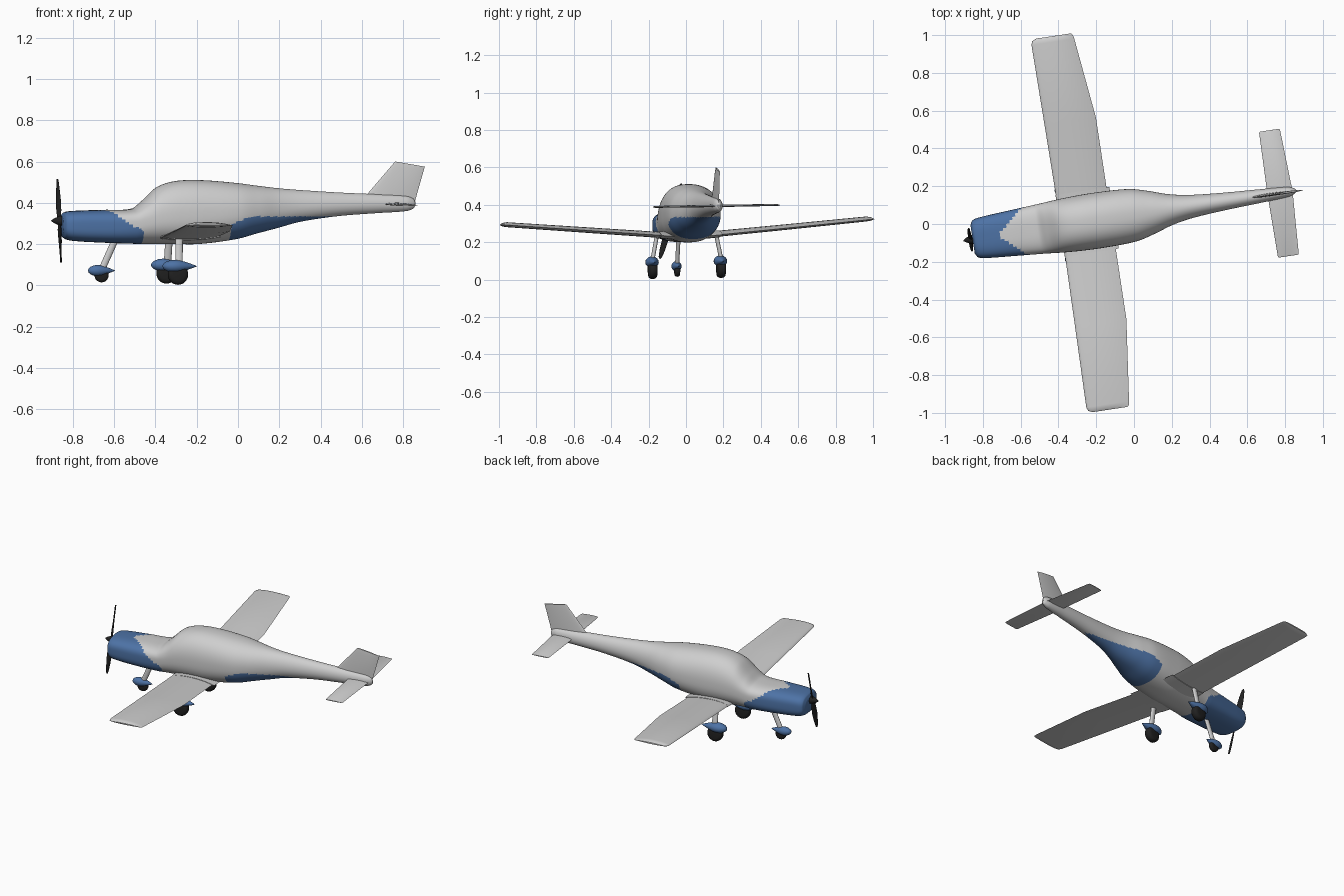
import bpy, bmesh
from math import sin, cos, pi, radians
from mathutils import Matrix, Vector

if "Cube" in bpy.data.objects:
    bpy.data.objects.remove(bpy.data.objects["Cube"])


def material(name, rgb):
    m = bpy.data.materials.new(name)
    m.use_nodes = True
    m.diffuse_color = (*rgb, 1)
    bsdf = m.node_tree.nodes["Principled BSDF"]
    bsdf.inputs["Base Color"].default_value = (*rgb, 1)
    return m


GREY = material("light grey paint", (0.62, 0.62, 0.62))
BLUE = material("blue paint", (0.075, 0.17, 0.38))
BLACK = material("black rubber", (0.015, 0.015, 0.015))

# The aircraft is built along x with its nose at -x, then turned and slightly banked
POSE = (Matrix.Rotation(radians(8.6), 4, "Z") @ Matrix.Translation((0, 0.048, 0.3))
        @ Matrix.Rotation(radians(0.9), 4, "X") @ Matrix.Translation((0, 0, -0.3)))


def loft(name, rings, mats, rule=None, sharp=40):
    """Skin a list of equal-length point rings and cap both ends."""
    bm = bmesh.new()
    loops = [[bm.verts.new(p) for p in r] for r in rings]
    n = len(loops[0])
    for a, b in zip(loops, loops[1:]):
        for i in range(n):
            j = (i + 1) % n
            bm.faces.new((a[i], a[j], b[j], b[i]))
    bm.faces.new(loops[0])
    bm.faces.new(loops[-1])
    bmesh.ops.recalc_face_normals(bm, faces=bm.faces)
    if rule:
        for f in bm.faces:
            f.material_index = rule(f.calc_center_median())
    me = bpy.data.meshes.new(name)
    bm.to_mesh(me)
    bm.free()
    for m in mats:
        me.materials.append(m)
    me.shade_smooth()
    me.set_sharp_from_angle(angle=radians(sharp))
    ob = bpy.data.objects.new(name, me)
    ob.matrix_world = POSE
    bpy.context.collection.objects.link(ob)
    return ob


def smooth_path(rows, steps):
    """Hermite interpolation through rows keyed by their first value."""
    def slope(i):
        a, b = rows[max(i - 1, 0)], rows[min(i + 1, len(rows) - 1)]
        return [(q - p) / (b[0] - a[0]) for p, q in zip(a, b)]
    out = []
    for i in range(len(rows) - 1):
        h = rows[i + 1][0] - rows[i][0]
        s0, s1 = slope(i), slope(i + 1)
        for k in range(steps):
            t = k / steps
            w = t * t * (3 - 2 * t)
            row = [p * (1 - w) + q * w + h * (t * (1 - t) ** 2 * m - t * t * (1 - t) * n)
                   for p, q, m, n in zip(rows[i], rows[i + 1], s0, s1)]
            row[0] = rows[i][0] + h * t
            out.append(row)
    return out + [list(rows[-1])]


def power(c, e):
    return (1 if c >= 0 else -1) * abs(c) ** (2 / e)


# Fuselage stations: x, top, bottom, half width, widest height, squareness
stations = [
    (-0.857, 0.335, 0.25, 0.075, 0.29, 2.6), (-0.845, 0.352, 0.23, 0.097, 0.29, 2.8),
    (-0.81, 0.36, 0.217, 0.108, 0.29, 3), (-0.65, 0.366, 0.207, 0.121, 0.29, 3),
    (-0.51, 0.372, 0.202, 0.131, 0.3, 2.8), (-0.46, 0.41, 0.201, 0.135, 0.31, 2.5),
    (-0.39, 0.475, 0.2, 0.141, 0.325, 2.4), (-0.3, 0.505, 0.2, 0.146, 0.335, 2.4),
    (-0.18, 0.51, 0.201, 0.148, 0.34, 2.4), (0, 0.496, 0.225, 0.14, 0.35, 2.3),
    (0.1, 0.483, 0.252, 0.115, 0.36, 2.2), (0.2, 0.471, 0.278, 0.083, 0.37, 2.1),
    (0.31, 0.462, 0.308, 0.062, 0.38, 2), (0.5, 0.45, 0.336, 0.046, 0.39, 2),
    (0.7, 0.441, 0.351, 0.035, 0.395, 2), (0.83, 0.433, 0.36, 0.026, 0.395, 2),
    (0.865, 0.42, 0.372, 0.015, 0.395, 2), (0.875, 0.405, 0.385, 0.006, 0.395, 2)]


def body_ring(row, n=80):
    x, top, low, half, mid, e = row
    pts = []
    for i in range(n):
        c, s = cos(2 * pi * i / n), sin(2 * pi * i / n)
        pts.append((x, half * power(c, e), mid + (top - mid if s > 0 else mid - low) * power(s, e)))
    return pts


def paint(p):
    # blue cowling with a swept edge, blue belly behind the wing
    edge = -0.72 + 1.1 * abs(p.y) if p.z > 0.335 else -0.6 + 1.85 * (0.335 - p.z)
    belly = p.x > -0.05 and p.z < min(0.335, 0.295 + 0.4 * (p.x + 0.05))
    return int(p.x < min(edge, -0.475) or belly)


loft("fuselage", [body_ring(r) for r in smooth_path(stations, 8)], [GREY, BLUE], paint)


def airfoil(lead, trail, thick, place, n=14):
    """Closed wing section; place(x, offset) sets each point."""
    pts = []
    for i in range(2 * n):
        t = (1 + cos(pi * i / n)) / 2
        h = 2.6 * (t ** 0.5 * 0.6 - 0.26 * t - 0.34 * t ** 3) * thick
        x = lead + (trail - lead) * t
        pts.append(place(x, h * 0.95 if i < n else -h * 0.6))
    return pts


def wing_rings(side, rows):
    return [airfoil(a, b, t, lambda x, h: (x, side * y, z + h)) for y, z, a, b, t in rows]


for side, word in ((1, "left"), (-1, "right")):
    # Main wing: span, height, leading edge, trailing edge, thickness
    loft(word + "_wing", wing_rings(side, [
        (0.05, 0.23, -0.385, -0.115, 0.032), (0.54, 0.27, -0.39, -0.115, 0.029),
        (0.97, 0.306, -0.395, -0.166, 0.026), (0.99, 0.307, -0.388, -0.17, 0.02),
        (1.0, 0.308, -0.365, -0.178, 0.008)]), [GREY])
    loft(word + "_wing_root", wing_rings(side, [
        (0.04, 0.229, -0.392, -0.096, 0.042), (0.165, 0.238, -0.388, -0.1, 0.037)]), [GREY])
    # Tailplane
    loft(word + "_tailplane", wing_rings(side, [
        (0, 0.393, 0.722, 0.856, 0.013), (0.33, 0.393, 0.727, 0.839, 0.01),
        (0.337, 0.393, 0.732, 0.835, 0.005)]), [GREY])

# Fin: height, leading edge, trailing edge, thickness
loft("fin", [airfoil(a, b, t, lambda x, h: (x, h if h > 0 else h * 1.58, z)) for z, a, b, t in (
    (0.4, 0.6, 0.872, 0.014), (0.445, 0.642, 0.884, 0.013),
    (0.57, 0.75, 0.92, 0.01))] + [
    airfoil(0.776, 0.922, 0.008, lambda x, h: (x, h, 0.6 - 0.17 * (x - 0.776)))], [GREY])


def spun(name, profile, centre, axis, mat, squash=1, n=32):
    """Rings of (distance along axis, radius) around x or y."""
    c = Vector(centre)
    rings = []
    for d, r in profile:
        angles = [2 * pi * i / n for i in range(n)]
        if axis == "x":
            rings.append([c + Vector((d, r * cos(a) * squash, r * sin(a))) for a in angles])
        else:
            rings.append([c + Vector((r * cos(a), d, r * sin(a))) for a in angles])
    return loft(name, rings, [mat])


def leg(name, low, high, rx, ry):
    rings = [[Vector(p) + Vector((rx * cos(a), ry * sin(a), 0))
              for a in (2 * pi * i / 20 for i in range(20))] for p in (low, high)]
    loft(name, rings, [GREY])


TEAR = [(0, 0.05), (0.03, 0.4), (0.1, 0.68), (0.22, 0.93), (0.36, 1), (0.5, 0.92),
        (0.68, 0.66), (0.85, 0.34), (0.96, 0.12), (1, 0.02)]
TYRE = [(-1, 0.55), (-0.9, 0.82), (-0.55, 0.96), (0, 1), (0.55, 0.96), (0.9, 0.82), (1, 0.55)]


def gear(word, x, y, wheel_z, radius, width, front, length, fair_z, fair_r, squash, top, rx):
    spun(word + "_wheel", [(d * width, r * radius) for d, r in TYRE], (x, y, wheel_z), "y", BLACK)
    spun(word + "_wheel_fairing", [(d * length, r * fair_r) for d, r in TEAR],
         (front, y, fair_z), "x", BLUE, squash)
    leg(word + "_gear_leg", (x + 0.005, y, fair_z + fair_r * 0.5), top, rx, 0.011)


gear("nose", -0.66, 0, 0.05, 0.035, 0.014, -0.727, 0.132, 0.072, 0.027, 1, (-0.59, 0, 0.23), 0.018)
for side, word in ((1, "left"), (-1, "right")):
    gear(word, -0.314, side * 0.185, 0.056, 0.05, 0.023, -0.39, 0.168, 0.096, 0.031, 1.15,
         (-0.305, side * 0.16, 0.24), 0.018)

# Propeller: spinner and two twisted blades
spun("spinner", [(-0.05, 0.002), (-0.035, 0.012), (-0.012, 0.022), (0.012, 0.026)],
     (-0.857, 0, 0.313), "x", BLACK)
LEAN = Matrix.Rotation(radians(-17), 4, "X")
for turn, word in ((0, "upper"), (pi, "lower")):
    rings = []
    for r, chord, pitch in ((0.005, 0.008, 55), (0.05, 0.015, 45), (0.1, 0.018, 32),
                            (0.16, 0.015, 22), (0.2, 0.009, 16), (0.209, 0.003, 14)):
        ring = []
        for i in range(16):
            a = 2 * pi * i / 16
            p = Matrix.Rotation(radians(pitch), 3, "Z") @ Vector((0.004 * sin(a), chord * cos(a), r))
            p = LEAN.to_3x3() @ Matrix.Rotation(turn, 3, "X") @ p
            ring.append(p + Vector((-0.868, 0, 0.313)))
        rings.append(ring)
    loft(word + "_propeller_blade", rings, [BLACK])
